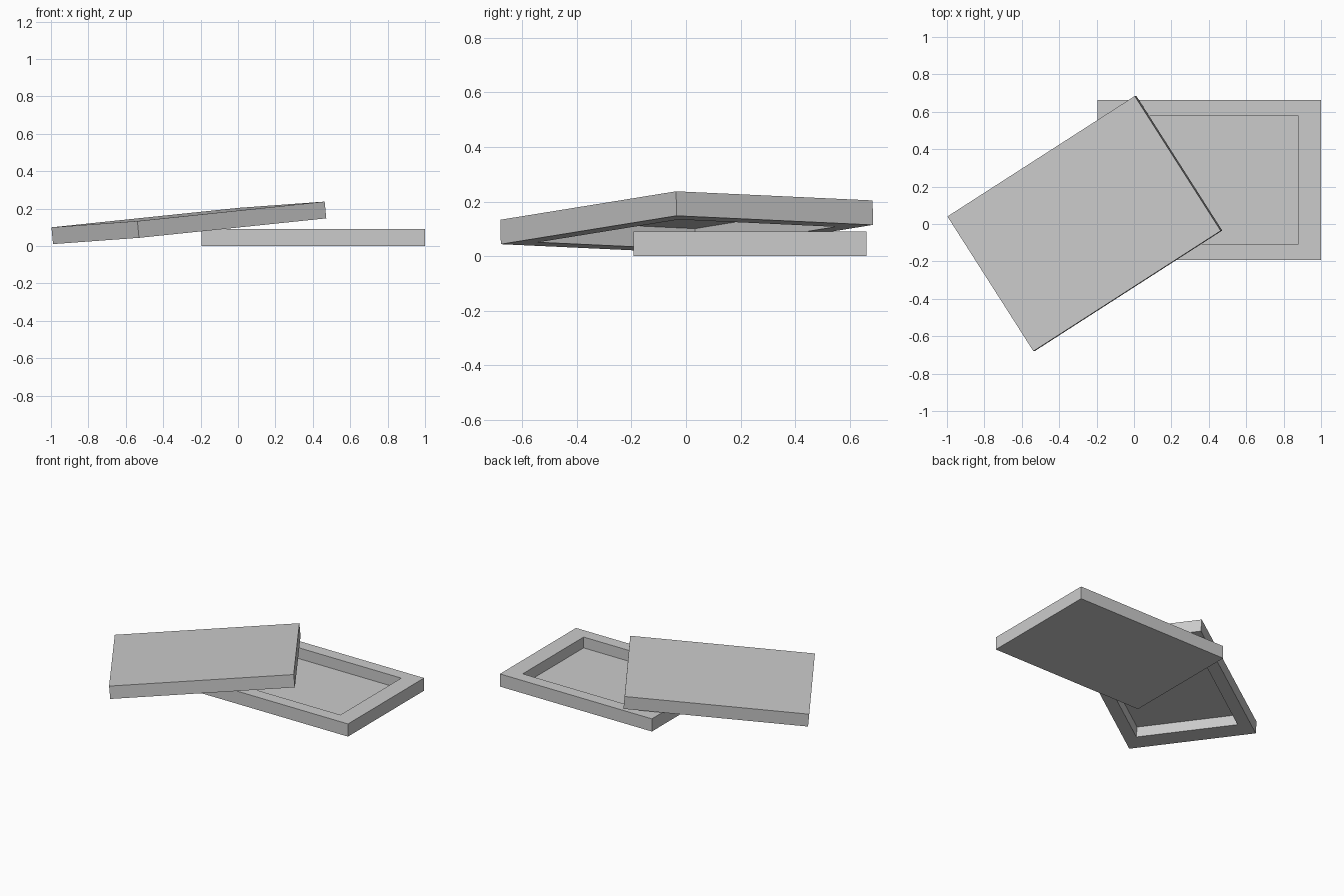
import bpy, bmesh
from mathutils import Matrix, Vector

if "Cube" in bpy.data.objects:
    bpy.data.objects.remove(bpy.data.objects["Cube"])

L, W, H = 1.195, 0.855, 0.09      # outer size of each tray
RIM, DEPTH = 0.8, 0.077           # opening ratio and recess depth


def tray(name, matrix):
    """Rectangular tray, recessed from its local +z side."""
    bm = bmesh.new()
    bmesh.ops.create_cube(bm, size=1, matrix=Matrix.Diagonal((L, W, H, 1)))
    top = max(bm.faces, key=lambda f: f.calc_center_median().z)
    # rim, then recess
    for scale, drop in ((RIM, 0), (1, DEPTH)):
        top = bmesh.ops.extrude_discrete_faces(bm, faces=[top])["faces"][0]
        for v in top.verts:
            v.co = Vector((v.co.x * scale, v.co.y * scale, v.co.z - drop))
    bmesh.ops.recalc_face_normals(bm, faces=bm.faces)
    mesh = bpy.data.meshes.new(name)
    bm.to_mesh(mesh)
    bm.free()
    obj = bpy.data.objects.new(name, mesh)
    bpy.context.collection.objects.link(obj)
    obj.matrix_world = matrix
    return obj


# box base lying flat
tray("box_base", Matrix.Translation((0.4025, 0.2345, H / 2)))

# lid: same tray upside down, leaning on the base
u = Vector((1.0, 0.643, 0.104)).normalized()
v = Vector((0.465, -0.715, 0.034))
v = (v - u * v.dot(u)).normalized()
n = u.cross(v)                    # points down, so the recess faces the base
rot = Matrix((u, v, n)).transposed().to_4x4()
centre = Vector((-0.267, 0.002, 0.169)) + n * H / 2
tray("box_lid", Matrix.Translation(centre) @ rot)
